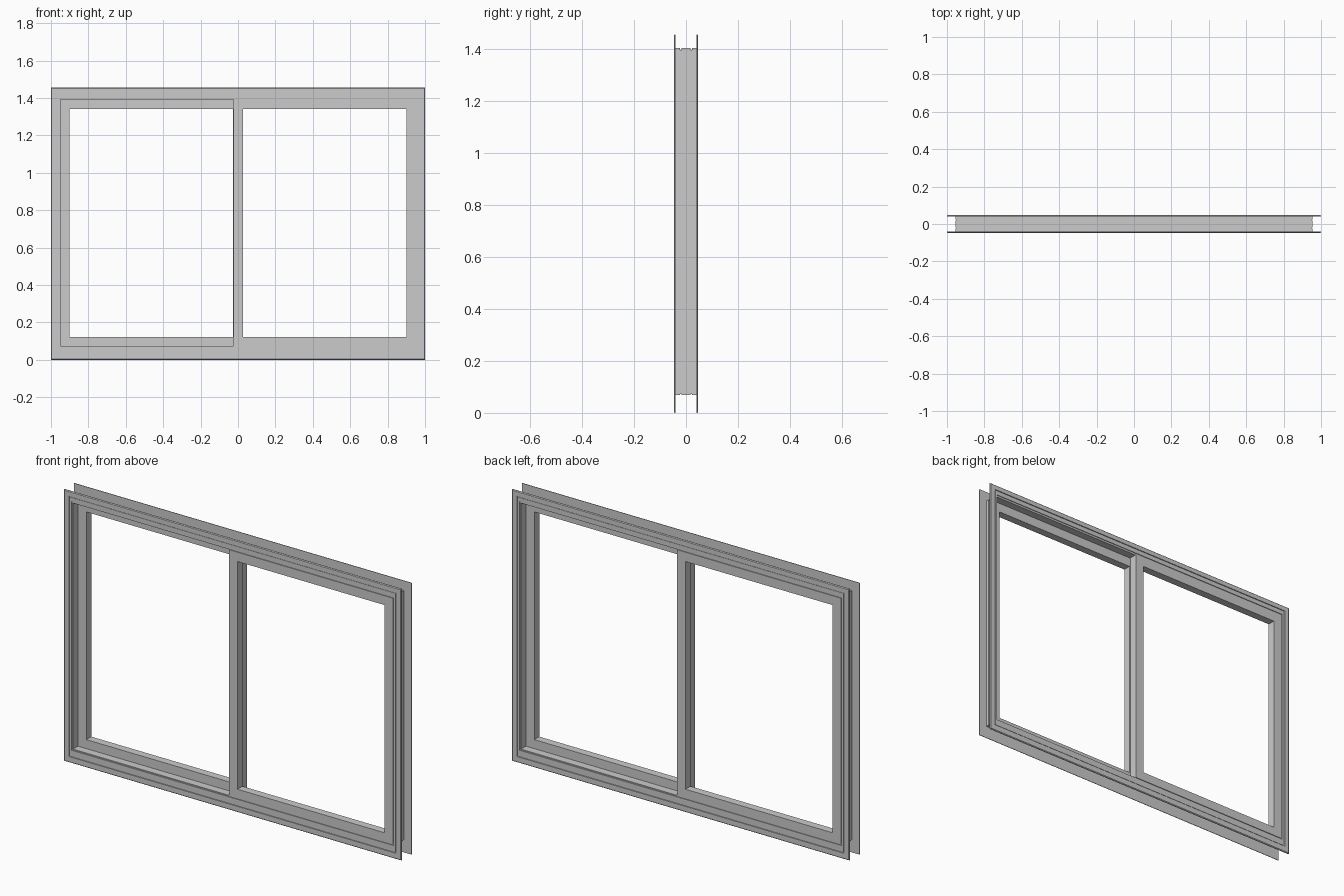
import bpy, bmesh

if "Cube" in bpy.data.objects:
    bpy.data.objects.remove(bpy.data.objects["Cube"])


def ring_frame(name, profile, turn=False):
    """Sweep a closed profile round a mitred rectangle.
    Each profile entry is (x_left, x_right, z_bottom, z_top, y)."""
    bm = bmesh.new()
    loops = []
    for x0, x1, z0, z1, y in profile:
        if turn:  # half turn about the vertical axis
            x0, x1, y = -x1, -x0, -y
        loops.append([bm.verts.new((x, y, z)) for x, z in
                      ((x0, z0), (x1, z0), (x1, z1), (x0, z1))])
    for a, b in zip(loops, loops[1:] + loops[:1]):
        for i in range(4):
            j = (i + 1) % 4
            bm.faces.new((a[i], a[j], b[j], b[i]))
    bmesh.ops.recalc_face_normals(bm, faces=bm.faces)
    mesh = bpy.data.meshes.new(name)
    bm.to_mesh(mesh)
    bm.free()
    obj = bpy.data.objects.new(name, mesh)
    bpy.context.collection.objects.link(obj)
    return obj


def sym(x, z0, z1, y):
    return (-x, x, z0, z1, y)


# Cover trim: chamfered outer band, thin groove, lower inner band
trim = [
    sym(1.0, 0.0, 1.455, -0.040),
    sym(1.0, 0.0, 1.455, -0.043),
    sym(0.996, 0.004, 1.451, -0.047),
    sym(0.970, 0.032, 1.427, -0.047),
    sym(0.970, 0.032, 1.427, -0.042),
    sym(0.965, 0.037, 1.422, -0.042),
    sym(0.965, 0.037, 1.422, -0.044),
    sym(0.955, 0.068, 1.402, -0.044),
    sym(0.955, 0.068, 1.402, -0.040),
]

# Sliding sash: plain rectangular section, meeting stile at the centre
OUT = (-0.024, 0.950, 0.074, 1.392)
OPEN = (0.028, 0.900, 0.122, 1.342)
sash = [(*OUT, -0.044), (*OPEN, -0.044), (*OPEN, -0.002), (*OUT, -0.002)]

for side, turn in (("front", False), ("back", True)):
    ring_frame(side + "_trim", trim, turn)
    ring_frame(side + "_sash", sash, turn)

# Jamb frame between the trims, with two grooves round its outside
outer, groove = (0.955, 0.068, 1.402), (0.9515, 0.072, 1.394)
inner = (0.950, 0.074, 1.392)
steps = [(outer, -0.040), (outer, -0.024), (groove, -0.024), (groove, -0.018),
         (outer, -0.018), (outer, 0.018), (groove, 0.018), (groove, 0.024),
         (outer, 0.024), (outer, 0.040), (inner, 0.040), (inner, -0.040)]
ring_frame("jamb_frame", [sym(*r, y) for r, y in steps])
